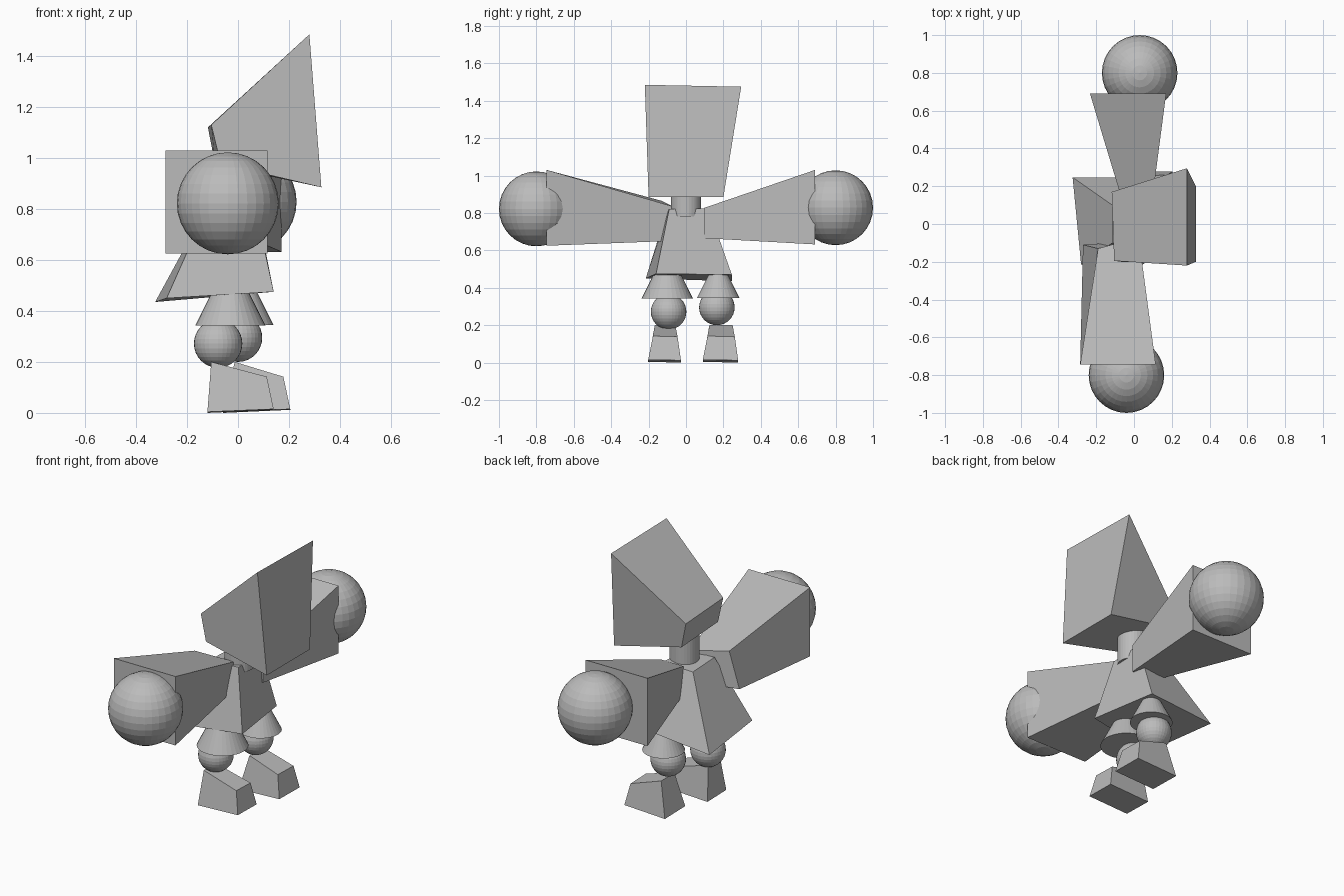
import bpy
import bmesh
from mathutils import Matrix, Vector

# Remove the default cube only
default_cube = bpy.data.objects.get("Cube")
if default_cube:
    bpy.data.objects.remove(default_cube, do_unlink=True)

# One plain grey clay colour for the whole figure
clay = bpy.data.materials.new("clay_grey")
clay.use_nodes = True
clay.diffuse_color = (0.5, 0.5, 0.5, 1)
clay.node_tree.nodes["Principled BSDF"].inputs["Base Color"].default_value = clay.diffuse_color


def finish(name, bm):
    """Turn a bmesh into a named, flat shaded object."""
    bmesh.ops.recalc_face_normals(bm, faces=bm.faces[:])
    mesh = bpy.data.meshes.new(name)
    bm.to_mesh(mesh)
    bm.free()
    mesh.materials.append(clay)
    obj = bpy.data.objects.new(name, mesh)
    bpy.context.collection.objects.link(obj)
    return obj


def loft_block(name, start, end):
    """Skewed block joining two four-cornered ends."""
    bm = bmesh.new()
    a = [bm.verts.new(p) for p in start]
    b = [bm.verts.new(p) for p in end]
    bm.faces.new(a)
    bm.faces.new(b)
    for i in range(4):
        j = (i + 1) % 4
        bm.faces.new((a[i], a[j], b[j], b[i]))
    return finish(name, bm)


def ball(name, centre, radius):
    bm = bmesh.new()
    bmesh.ops.create_uvsphere(bm, u_segments=32, v_segments=16, radius=radius,
                              matrix=Matrix.Translation(centre))
    return finish(name, bm)


def cone(name, base, r_bottom, r_top, height):
    bm = bmesh.new()
    centre = Vector(base) + Vector((0, 0, height / 2))
    bmesh.ops.create_cone(bm, cap_ends=True, segments=32, radius1=r_bottom,
                          radius2=r_top, depth=height,
                          matrix=Matrix.Translation(centre))
    return finish(name, bm)


def cuff(x0, x1, y, z0, z1):
    """Square end of a sleeve: back top, front top, front bottom, back bottom."""
    return [(x0, y, z1), (x1, y, z1), (x1, y, z0), (x0, y, z0)]


# Head: face end towards +x, then the smaller end behind
loft_block("head",
           [(.28, -.22, 1.485), (.28, .295, 1.475), (.327, .2, .885), (.327, -.2, .885)],
           [(-.105, -.195, 1.13), (-.118, .17, 1.12), (-.09, .17, .975), (-.068, -.2, .978)])

cone("neck", (.01, 0, .78), .08, .08, .2)

# Torso: hem, then shoulders
loft_block("torso",
           [(-.28, -.215, .45), (.14, -.16, .475), (.08, .245, .47), (-.325, .247, .435)],
           [(-.115, -.1, .82), (.065, -.09, .82), (.07, .12, .825), (-.115, .1, .81)])

# Sleeves: wide cuff, then the narrow shoulder end
loft_block("right_arm", cuff(-.285, .115, -.745, .625, 1.03),
           [(-.19, -.13, .865), (.025, -.07, .835), (.01, -.09, .65), (-.27, -.11, .67)])
loft_block("left_arm", cuff(-.233, .17, .69, .632, 1.03),
           cuff(-.055, .093, .1, .665, .828))

ball("right_hand", (-.04, -.8, .822), .2)
ball("left_hand", (.03, .8, .828), .2)

# Legs: flared trouser over a round ankle
for side, hem, flare, ankle in (
        ("right", (-.03, -.1, .342), .138, (-.078, -.093, .272)),
        ("left", (.025, .172, .345), .114, (.0, .165, .295))):
    cone(side + "_trouser", hem, flare, flare - .1, .2)
    ball(side + "_ankle", ankle, .095)


def foot(name, heel_x, toe_x, y0, y1, skew):
    """Wedge shoe, low at the toe, with a slightly narrower top."""
    heel_top, toe_top = heel_x + skew, toe_x - .027
    sole = [(heel_x, y0, .004), (toe_x, y0, .015), (toe_x, y1, .012), (heel_x, y1, 0)]
    top = [(heel_top, y0 + .035, .2), (toe_top, y0 + .025, .142),
           (toe_top, y1 - .018, .138), (heel_top, y1 - .03, .2)]
    loft_block(name, sole, top)


foot("right_foot", -.12, .14, -.202, -.027, .015)
foot("left_foot", -.058, .205, .09, .279, .045)
